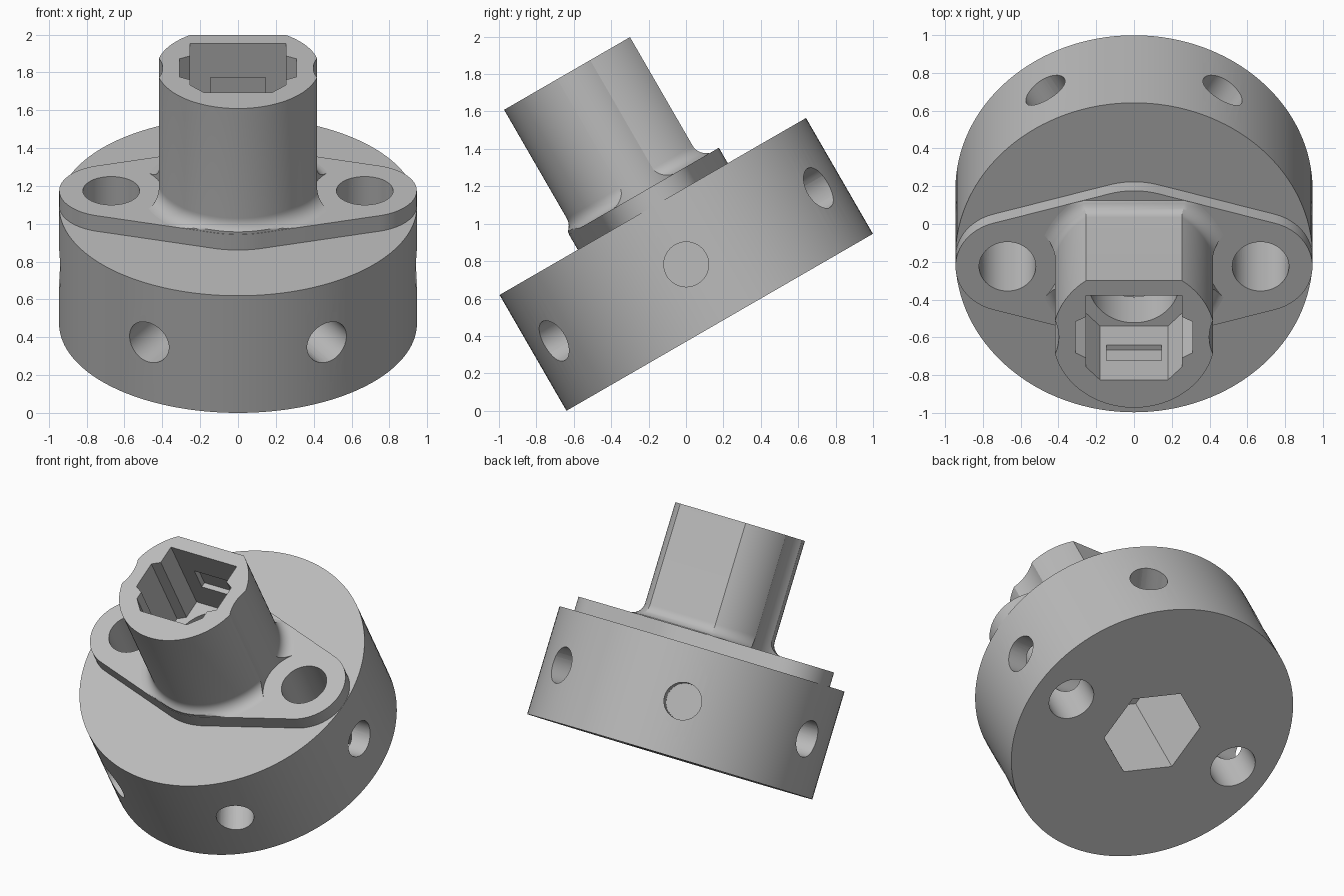
import bpy, bmesh
from math import sin, cos, asin, pi, radians
from mathutils import Matrix

cube = bpy.data.objects.get("Cube")
if cube:
    bpy.data.objects.remove(cube, do_unlink=True)

# Main dimensions, measured along the tilted axis
DISC_R, DISC_H = 0.946, 0.715
FLANGE_TOP, TUBE_TOP = 0.81, 1.56
MID_R, EAR_R, BOLT_X = 0.463, 0.275, 0.67
TUBE_R, TUBE_FLAT, FILLET = 0.43, 0.347, 0.08
POCKET_FLOOR = 0.99

grey = bpy.data.materials.new("plain grey")
grey.use_nodes = True
colour = (0.5, 0.5, 0.5, 1)
grey.diffuse_color = colour
grey.node_tree.nodes["Principled BSDF"].inputs["Base Color"].default_value = colour


def loft(name, rings):
    """Solid skin over rings of points, all with the same count."""
    bm = bmesh.new()
    loops = [[bm.verts.new(p) for p in ring] for ring in rings]
    n = len(loops[0])
    for a, b in zip(loops, loops[1:]):
        for i in range(n):
            j = (i + 1) % n
            bm.faces.new((a[i], a[j], b[j], b[i]))
    bm.faces.new(loops[0][::-1])
    bm.faces.new(loops[-1])
    bmesh.ops.recalc_face_normals(bm, faces=bm.faces)
    mesh = bpy.data.meshes.new(name)
    bm.to_mesh(mesh)
    bm.free()
    mesh.materials.append(grey)
    obj = bpy.data.objects.new(name, mesh)
    bpy.context.collection.objects.link(obj)
    return obj


def prism(name, outline, z0, z1):
    return loft(name, [[(x, y, z) for x, y in outline] for z in (z0, z1)])


def arc(r, start, end, n, cx=0):
    return [(cx + r * cos(start + (end - start) * i / n),
             r * sin(start + (end - start) * i / n)) for i in range(n + 1)]


def circle(r, n=64, cx=0, turn=0):
    return arc(r, turn, turn + 2 * pi, n, cx)[:-1]


def cut(obj, cutters):
    for c in cutters:
        c.hide_render = True
        mod = obj.modifiers.new("cut", 'BOOLEAN')
        mod.operation, mod.solver, mod.object = 'DIFFERENCE', 'EXACT', c
    bpy.context.view_layer.update()
    graph = bpy.context.evaluated_depsgraph_get()
    mesh = bpy.data.meshes.new_from_object(obj.evaluated_get(graph))
    obj.modifiers.clear()
    obj.data = mesh


# Base disc
base = prism("base_disc", circle(DISC_R, 128), 0, DISC_H)

# Two-eared flange: outline around a middle circle and two ear circles
lean = asin((MID_R - EAR_R) / BOLT_X)
side = pi / 2 - lean
outline = (arc(EAR_R, -side, side, 32, BOLT_X)
           + arc(MID_R, side, pi - side, 12)
           + arc(EAR_R, pi - side, pi + side, 32, -BOLT_X)
           + arc(MID_R, pi + side, 2 * pi - side, 12))
flange = prism("flange", outline, DISC_H, FLANGE_TOP)


# Socket tube: round with a flat back and a fillet at its foot
def tube_ring(d, z):
    r, flat = TUBE_R + d, TUBE_FLAT + d
    a = asin(flat / r)
    ring = []
    for x, y in arc(r, pi - a, 2 * pi + a, 96):
        c, s = abs(x) / r, abs(y) / r
        reach = MID_R if c < sin(lean) else MID_R / (c * sin(lean) + s * cos(lean))
        k = min(1, (reach - 0.002) / r)
        ring.append((x * k, y * k, z))
    return ring


steps = [i / 10 * pi / 2 for i in range(11)]
rings = [tube_ring(FILLET * (1 - sin(t)), FLANGE_TOP + FILLET * (1 - cos(t))) for t in steps]
tube = loft("socket_tube", rings + [tube_ring(0, TUBE_TOP)])

# Cutters: bolt holes, bolt head clearance, radial holes, hexagon
bolts = [prism("bolt_cutter", circle(0.15, cx=s * BOLT_X), -0.1, 1) for s in (1, -1)]
heads = [prism("head_cutter", circle(0.272, 96, s * BOLT_X), FLANGE_TOP - 0.05, 2)
         for s in (1, -1)]
radials = []
for k in range(3):
    c = prism("radial_cutter", circle(0.12, 48), -1.2, 1.2)
    c.data.transform(Matrix.Translation((0, 0, DISC_H / 2))
                     @ Matrix.Rotation(k * pi / 3, 4, 'Z')
                     @ Matrix.Rotation(pi / 2, 4, 'Y'))
    radials.append(c)
hexagon = prism("hexagon_cutter", circle(0.324, 6, turn=pi / 6), -0.1, DISC_H + 0.1)
bore = prism("bore_cutter", circle(0.24), 0.6, 1.2)

# Keyed pocket with side notches, and shallow latch slots front and back
half = [(0.18, -0.26), (0.255, -0.18), (0.255, -0.125), (0.31, -0.095),
        (0.31, 0.095), (0.255, 0.125), (0.255, 0.255)]
pocket = prism("pocket_cutter", half + [(-x, y) for x, y in reversed(half)], POCKET_FLOOR, 2)
slot_shape = [(sx * 0.145, sy * 0.29) for sx, sy in ((-1, -1), (1, -1), (1, 1), (-1, 1))]
slots = prism("slot_cutter", slot_shape, 1.19, 1.355)

cut(base, bolts + radials + [hexagon])
cut(flange, bolts + [bore])
cut(tube, heads + [pocket, bore, slots])
for c in bolts + heads + radials + [hexagon, bore, pocket, slots]:
    bpy.data.objects.remove(c, do_unlink=True)

# Tilt the whole assembly forward and rest it on the ground
tilt = Matrix.Translation((0, 0.18, DISC_R / 2)) @ Matrix.Rotation(radians(30), 4, 'X')
bpy.ops.object.select_all(action='DESELECT')
for part in (base, flange, tube):
    part.data.transform(tilt)
    part.select_set(True)
bpy.context.view_layer.objects.active = base
bpy.ops.object.shade_smooth_by_angle(angle=radians(25))
